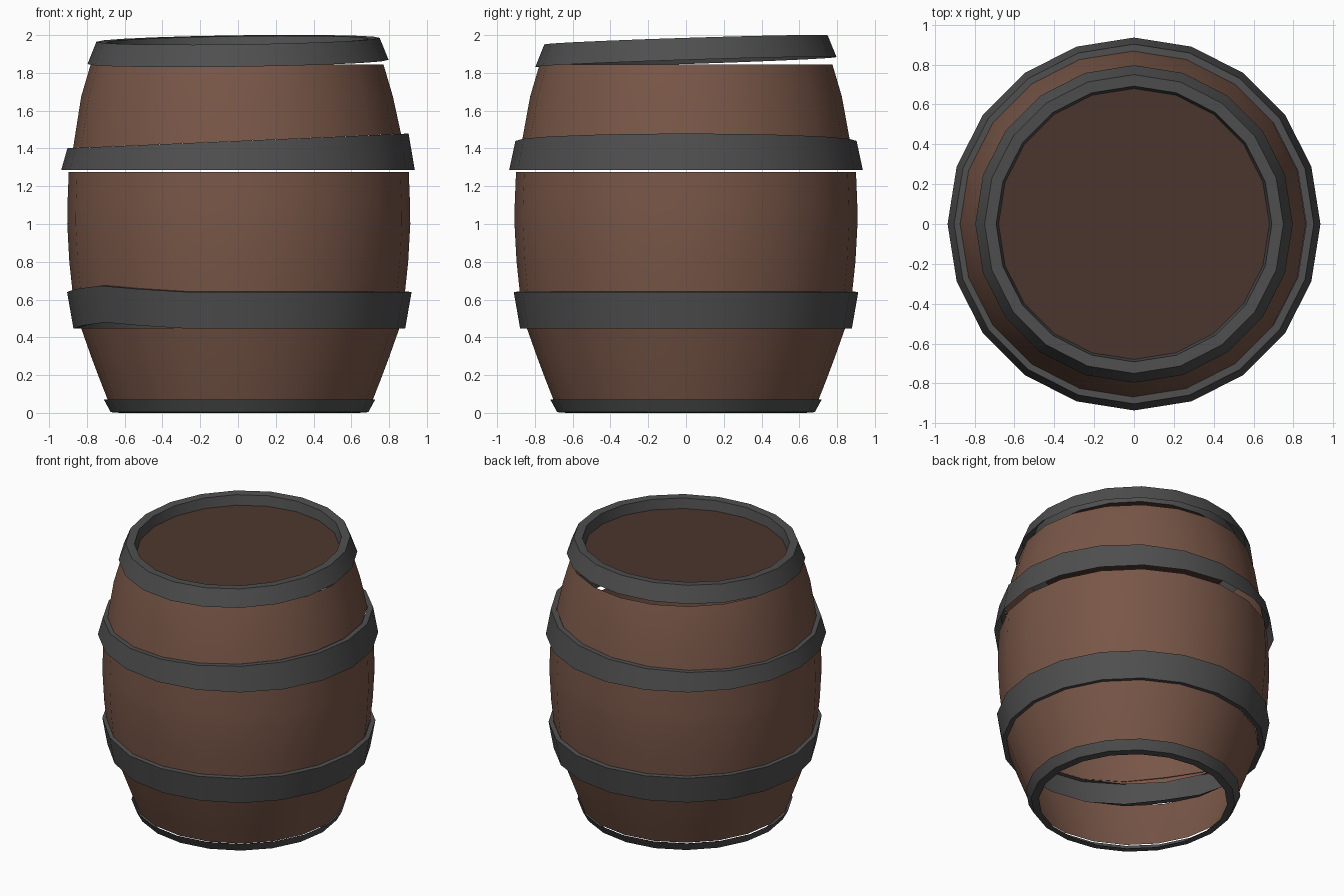
import bpy, math

if "Cube" in bpy.data.objects:
    bpy.data.objects.remove(bpy.data.objects["Cube"])

SIDES = 20


def material(name, rgb):
    m = bpy.data.materials.new(name)
    m.diffuse_color = (*rgb, 1)
    m.use_nodes = True
    m.node_tree.nodes["Principled BSDF"].inputs["Base Color"].default_value = m.diffuse_color
    return m


WOOD = material("brown wood", (0.19, 0.094, 0.064))
LID = material("dark wood", (0.072, 0.038, 0.027))
IRON = material("dark iron", (0.078, 0.078, 0.078))


def lathe(name, mat, profile, shift=None, cx=0.0, cap=False):
    """Turn (radius, height) points into an open shell; shift(x, y, i) offsets height."""
    verts, faces = [], []
    for i, (r, z) in enumerate(profile):
        for k in range(SIDES):
            a = 2 * math.pi * k / SIDES
            x, y = r * math.cos(a), r * math.sin(a)
            verts.append((x + cx, y, z + (shift(x, y, i) if shift else 0)))
    for i in range(len(profile) - 1):
        for k in range(SIDES):
            n = (k + 1) % SIDES
            a, b = i * SIDES, (i + 1) * SIDES
            faces.append((a + k, a + n, b + n, b + k))
    if cap:
        faces.append(tuple(range(len(verts) - SIDES, len(verts))))
    me = bpy.data.meshes.new(name)
    me.from_pydata(verts, [], faces)
    me.materials.append(mat)
    for p in me.polygons:
        p.use_smooth = True
    me.set_sharp_from_angle(angle=math.radians(30))
    ob = bpy.data.objects.new(name, me)
    bpy.context.collection.objects.link(ob)
    return ob


# Slopes of the crooked hoops
def top_tilt(x, y, i):
    return 0.014 * x + 0.032 * y


def upper_tilt(x, y, i):
    return 0.0 if i == 0 else 0.043 * x


def staves_tilt(x, y, i):
    return 0.043 * x if i == 0 else 0.0


def lower_dent(x, y, i):
    # raised kink at the front left
    d = abs(math.atan2(y, x) - math.radians(-144))
    return 0.033 * max(0, 1 - d / math.radians(34))


# Wooden staves in three sections, hollow inside
lathe("lower_staves", WOOD, [(0.70, 0.065), (0.745, 0.18), (0.79, 0.30), (0.843, 0.45)], cx=0.012)
lathe("middle_staves", WOOD, [(0.88, 0.64), (0.897, 0.80), (0.908, 1.0), (0.907, 1.1), (0.9, 1.275)], cx=0.004)
lathe("upper_staves", WOOD, [(0.868, 1.44), (0.825, 1.675), (0.775, 1.845)], shift=staves_tilt, cx=-0.005)

# Iron hoops
lathe("bottom_hoop", IRON, [(0.63, 0.0), (0.682, 0.004), (0.718, 0.07)], cx=0.008)
lathe("lower_hoop", IRON, [(0.843, 0.45), (0.878, 0.446), (0.912, 0.64), (0.88, 0.643)],
      shift=lower_dent, cx=0.007)
lathe("upper_hoop", IRON, [(0.936, 1.286), (0.903, 1.44), (0.865, 1.44)], shift=upper_tilt)
lathe("top_hoop", IRON, [(0.797, 1.858), (0.75, 1.975), (0.692, 1.972), (0.68, 1.9)], shift=top_tilt)

# Sunken lid
lathe("lid", LID, [(0.68, 1.9)], shift=top_tilt, cap=True)
